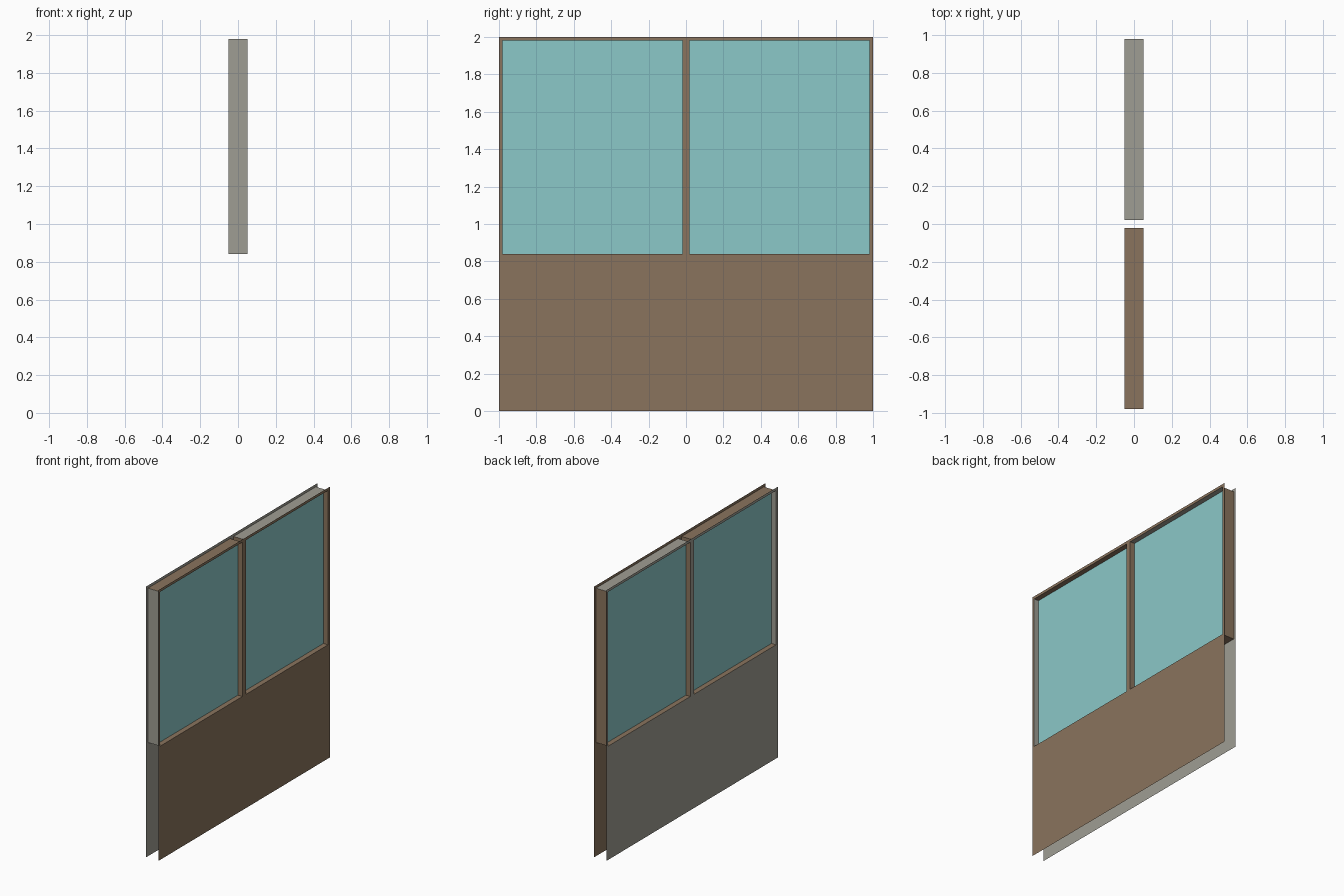
import bpy, bmesh

if "Cube" in bpy.data.objects:
    bpy.data.objects.remove(bpy.data.objects["Cube"])

HALF = 0.05          # half the wall depth
PANE = 0.0125        # half the glazing depth
Y_CUTS = (-1.0, -0.98, -0.02, 0.02, 0.98, 1.0)
Z_CUTS = (0.0, 0.84, 1.98, 2.0)
SILL, HEAD = 0.84, 1.98


def material(name, rgb):
    m = bpy.data.materials.new(name)
    m.diffuse_color = (*rgb, 1.0)
    m.use_nodes = True
    m.node_tree.nodes["Principled BSDF"].inputs["Base Color"].default_value = m.diffuse_color
    return m


brown = material("brown", (0.254, 0.174, 0.110))
grey = material("warm_grey", (0.347, 0.337, 0.292))
glass = material("teal_glass", (0.258, 0.578, 0.578))


def sheet_object(name, quads, mats):
    """quads: list of (four corners, direction to face, material index)"""
    bm = bmesh.new()
    for corners, facing, index in quads:
        f = bm.faces.new([bm.verts.new(c) for c in corners])
        f.normal_update()
        if sum(a * b for a, b in zip(f.normal, facing)) < 0:
            f.normal_flip()
        f.material_index = index
    bmesh.ops.remove_doubles(bm, verts=bm.verts, dist=1e-5)
    me = bpy.data.meshes.new(name)
    bm.to_mesh(me)
    bm.free()
    for m in mats:
        me.materials.append(m)
    ob = bpy.data.objects.new(name, me)
    bpy.context.collection.objects.link(ob)
    return ob


def upright(x, y0, y1, z0, z1):
    return [(x, y0, z0), (x, y1, z0), (x, y1, z1), (x, y0, z1)]


# Wall faces: a sheet on each side with two window openings left out
for name, side, mat in (("outer_wall_face", 1, brown), ("inner_wall_face", -1, grey)):
    quads = []
    for i in range(5):
        for j in range(3):
            if j == 1 and i in (1, 3):
                continue
            quads.append((upright(side * HALF, Y_CUTS[i], Y_CUTS[i + 1],
                                  Z_CUTS[j], Z_CUTS[j + 1]), (side, 0, 0), 0))
    sheet_object(name, quads, [mat])

# Window linings (0 brown, 1 grey) and glazing
for name, y0, y1, left_mat, head_mat in (("left", -0.98, -0.02, 1, 0),
                                         ("right", 0.02, 0.98, 0, 1)):
    quads = []
    for y, facing, index in ((y0, 1, left_mat), (y1, -1, 0)):
        quads.append(([(-HALF, y, SILL), (HALF, y, SILL), (HALF, y, HEAD),
                       (-HALF, y, HEAD)], (0, facing, 0), index))
    for z, facing, index in ((SILL, 1, 0), (HEAD, -1, head_mat)):
        quads.append(([(-HALF, y0, z), (HALF, y0, z), (HALF, y1, z),
                       (-HALF, y1, z)], (0, 0, facing), index))
    sheet_object(name + "_window_lining", quads, [brown, grey])

    panes = [(upright(s * PANE, y0, y1, SILL, HEAD), (s, 0, 0), 0) for s in (1, -1)]
    sheet_object(name + "_window_glass", panes, [glass])
